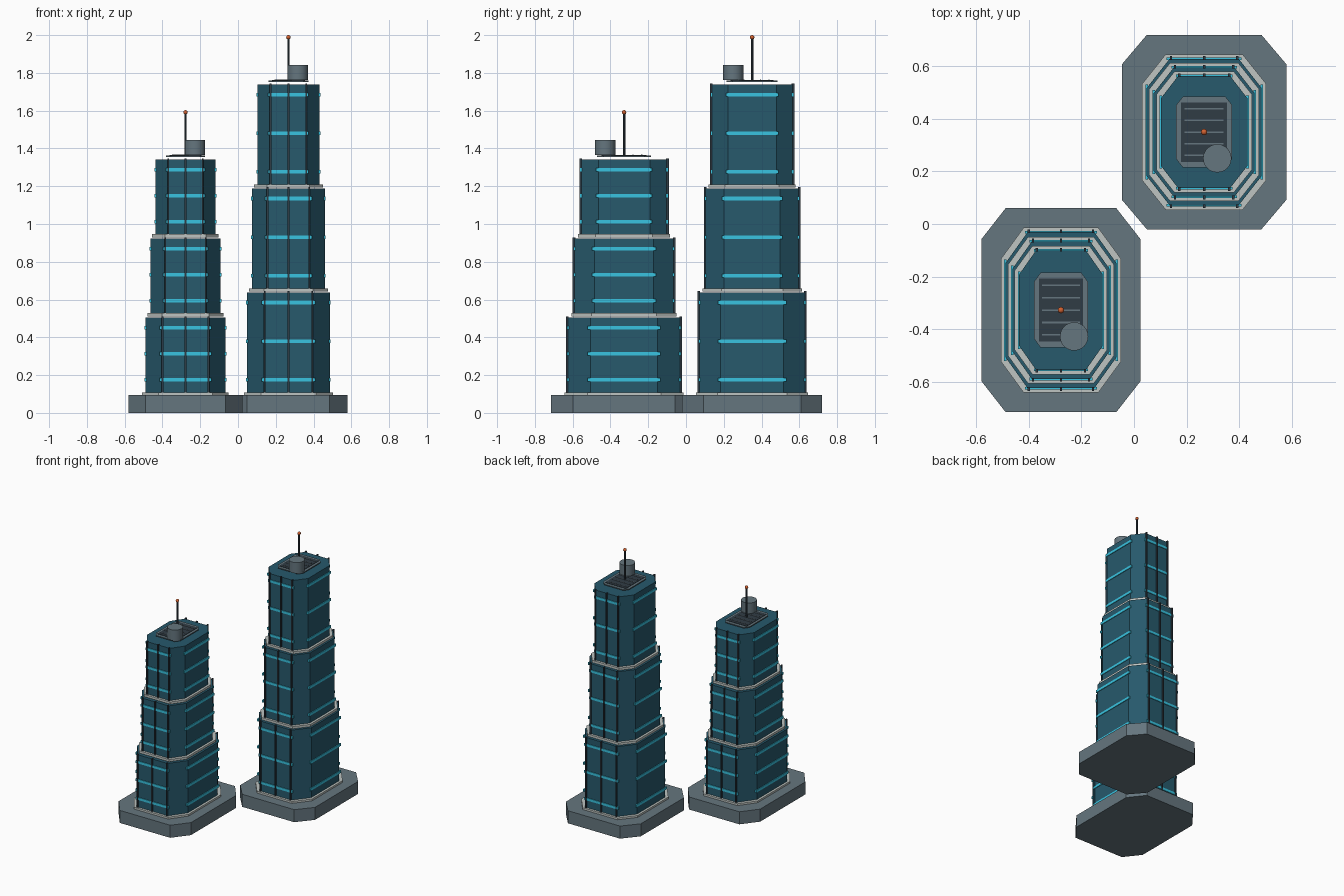
import bpy, bmesh
from mathutils import Vector

if "Cube" in bpy.data.objects:
    bpy.data.objects.remove(bpy.data.objects["Cube"])


def mat(name, r, g, b):
    m = bpy.data.materials.new(name)
    m.diffuse_color = (r, g, b, 1)
    m.use_nodes = True
    m.node_tree.nodes["Principled BSDF"].inputs["Base Color"].default_value = m.diffuse_color
    return m


GLASS = mat("teal_glass", 0.02, 0.1, 0.15)
STONE = mat("slate", 0.13, 0.18, 0.21)
TRIM = mat("pale_trim", 0.52, 0.56, 0.54)
DARK = mat("dark_metal", 0.03, 0.045, 0.06)
GLOW = mat("cyan_window", 0.04, 0.55, 0.75)
RED = mat("beacon_orange", 0.65, 0.12, 0.03)


def finish(bm, name, m):
    bmesh.ops.recalc_face_normals(bm, faces=bm.faces)
    me = bpy.data.meshes.new(name)
    bm.to_mesh(me)
    bm.free()
    ob = bpy.data.objects.new(name, me)
    me.materials.append(m)
    bpy.context.collection.objects.link(ob)
    return ob


def octagon(name, cx, cy, w, d, z0, z1, cut, m):
    """Extruded rectangle with proportionally cut corners."""
    bm = bmesh.new()
    a, b = w / 2, d / 2
    p, q = a - cut * w, b - cut * d
    pts = [(p, -b), (a, -q), (a, q), (p, b), (-p, b), (-a, q), (-a, -q), (-p, -b)]
    f = bm.faces.new([bm.verts.new((cx + x, cy + y, z0)) for x, y in pts])
    top = bmesh.ops.extrude_face_region(bm, geom=[f])["geom"]
    bmesh.ops.translate(bm, vec=(0, 0, z1 - z0),
                        verts=[v for v in top if isinstance(v, bmesh.types.BMVert)])
    return finish(bm, name, m)


def boxes(name, items, m):
    """One object from several (centre, size) boxes."""
    bm = bmesh.new()
    for c, s in items:
        vs = bmesh.ops.create_cube(bm, size=1)["verts"]
        for v in vs:
            v.co = Vector(c) + Vector([v.co[i] * s[i] for i in range(3)])
    return finish(bm, name, m)


def cylinder(name, x, y, z0, z1, r, n, m):
    bpy.ops.mesh.primitive_cylinder_add(vertices=n, radius=r, depth=z1 - z0,
                                        location=(x, y, (z0 + z1) / 2))
    ob = bpy.context.object
    ob.name = name
    ob.data.materials.append(m)
    bpy.ops.object.shade_smooth_by_angle()


def tower(tag, cx, cy, base, tiers, height, gap, roof):
    # Plinth
    octagon(tag + "_plinth", cx, cy, *base, 0, 0.095, 0.152, STONE)
    z = 0.107
    for i, (w, d) in enumerate(tiers):
        n = f"{tag}_tier_{i + 1}"
        top = z + height
        # Ledge and glazed storey block
        octagon(n + "_ledge", cx, cy, w + 0.034, d + 0.034, z - 0.015, z + 0.002, 0.19, TRIM)
        octagon(n + "_body", cx, cy, w, d, z, top, 0.2, GLASS)
        # Window strips on all four sides
        strips = []
        for k in range(3):
            zz = z + 0.068 + k * (height - 0.122) * 0.5
            for s in (-1, 1):
                strips.append(((cx, cy + s * d / 2, zz), (w * 0.65, 0.01, 0.019)))
                strips.append(((cx + s * w / 2, cy, zz), (0.01, d * 0.65, 0.019)))
        boxes(n + "_windows", strips, GLOW)
        # Vertical fins on front and back
        boxes(n + "_fins", [((cx + k * w * 0.288, cy + s * (d / 2 + 0.003), (z + top) / 2 + 0.003),
                             (0.009, 0.014, height + 0.006))
                            for k in (-1, 0, 1) for s in (-1, 1)], DARK)
        z = top + gap
    # Rooftop plant: plate, louvre panel, slats
    rt = z - gap
    pw, pd = roof
    octagon(tag + "_roof_plate", cx, cy, pw, pd, rt + 0.013, rt + 0.02, 0.12, STONE)
    boxes(tag + "_louvre_panel", [((cx, cy, rt + 0.02), (pw * 0.82, pd * 0.84, 0.006))], DARK)
    boxes(tag + "_louvre_slats", [((cx, cy + k * pd * 0.165, rt + 0.024), (pw * 0.7, 0.006, 0.004))
                                  for k in range(-2, 3)], STONE)
    # Water tank
    cylinder(tag + "_tank", cx + 0.05, cy - 0.1, rt + 0.022, rt + 0.103, 0.054, 24, STONE)
    # Mast and beacon
    cylinder(tag + "_mast", cx, cy, rt + 0.018, rt + 0.247, 0.0065, 10, DARK)
    bpy.ops.mesh.primitive_uv_sphere_add(segments=14, ring_count=8, radius=0.012,
                                         location=(cx, cy, rt + 0.249))
    ob = bpy.context.object
    ob.name = tag + "_beacon"
    ob.data.materials.append(RED)
    bpy.ops.object.shade_smooth_by_angle()


tower("short_tower", -0.278, -0.328, (0.606, 0.776),
      [(0.424, 0.594), (0.37, 0.524), (0.318, 0.454)], 0.398, 0.0205, (0.205, 0.285))
tower("tall_tower", 0.267, 0.35, (0.627, 0.74),
      [(0.438, 0.558), (0.385, 0.492), (0.33, 0.427)], 0.5315, 0.0188, (0.213, 0.27))
